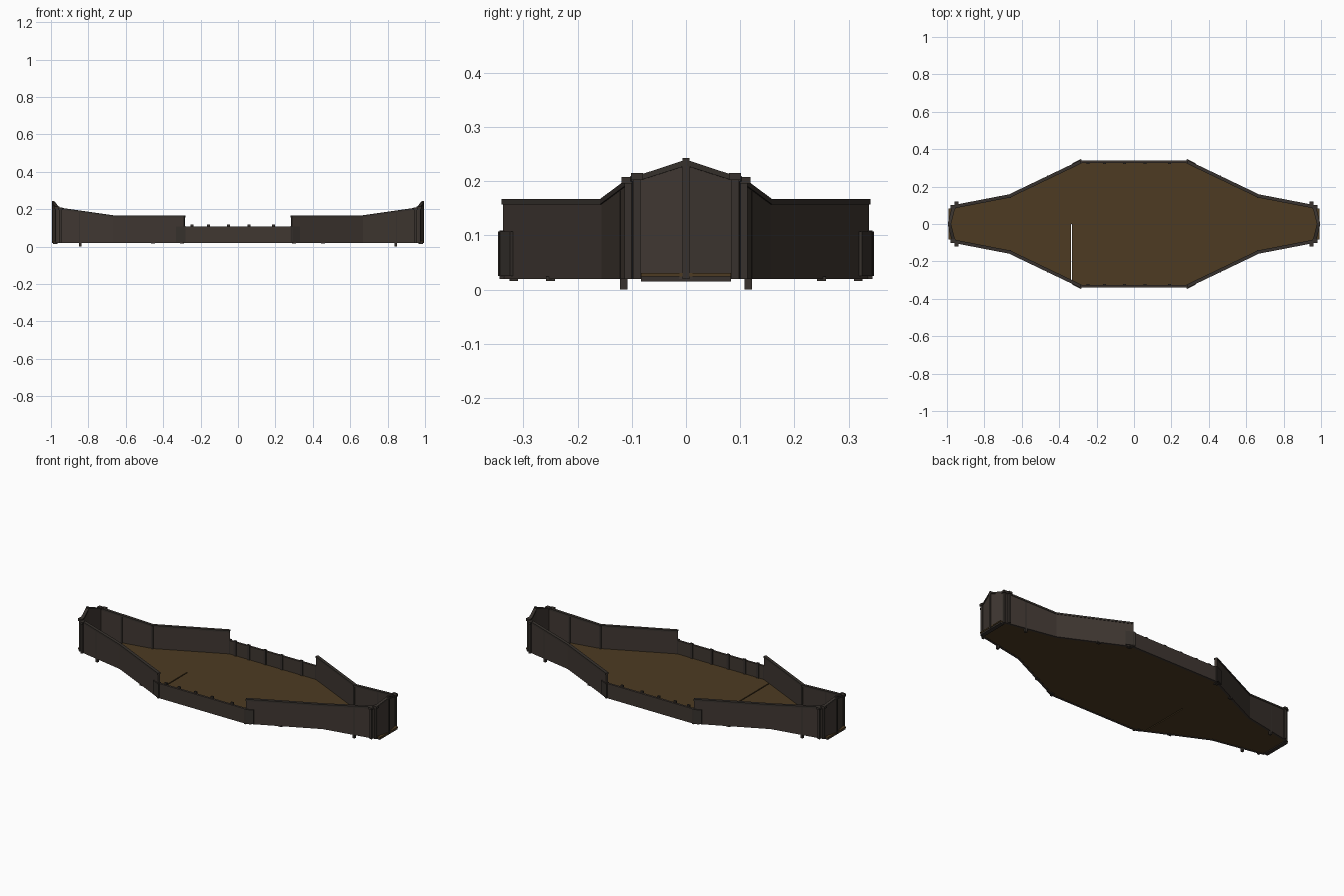
import bpy, bmesh
from mathutils import Vector

if "Cube" in bpy.data.objects:
    bpy.data.objects.remove(bpy.data.objects["Cube"])


def material(name, rgb):
    m = bpy.data.materials.new(name)
    m.diffuse_color = (*rgb, 1)
    m.use_nodes = True
    m.node_tree.nodes["Principled BSDF"].inputs["Base Color"].default_value = m.diffuse_color
    return m


WALL = material("dark_grey_brown", (0.050, 0.038, 0.031))
TRIM = material("dark_trim", (0.038, 0.031, 0.026))
FLOOR = material("floor_brown", (0.075, 0.044, 0.016))


def prism(name, bottom, top, mat):
    """Closed solid between two matching rings of points."""
    bm = bmesh.new()
    lo = [bm.verts.new(p) for p in bottom]
    hi = [bm.verts.new(p) for p in top]
    bm.faces.new(lo)
    bm.faces.new(hi)
    n = len(lo)
    for i in range(n):
        bm.faces.new((lo[i], lo[(i + 1) % n], hi[(i + 1) % n], hi[i]))
    bmesh.ops.recalc_face_normals(bm, faces=bm.faces)
    mesh = bpy.data.meshes.new(name)
    bm.to_mesh(mesh)
    bm.free()
    mesh.materials.append(mat)
    ob = bpy.data.objects.new(name, mesh)
    bpy.context.collection.objects.link(ob)


def slab(name, p, q, zp, zq, t, mat=WALL):
    """Upright slab on the line p-q; zp and zq are (bottom, top) at each end."""
    p, q = Vector(p), Vector(q)
    d = (q - p).normalized()
    n = Vector((-d.y, d.x)) * t / 2
    ring = ((p + n, zp), (q + n, zq), (q - n, zq), (p - n, zp))
    prism(name, [(v.x, v.y, z[0]) for v, z in ring],
          [(v.x, v.y, z[1]) for v, z in ring], mat)


def post(name, x, y, z0, z1, w, d, mat=TRIM):
    slab(name, (x - w / 2, y), (x + w / 2, y), (z0, z1), (z0, z1), d, mat)


def plate(name, pts, z0, z1, mat=FLOOR):
    prism(name, [(x, y, z0) for x, y in pts], [(x, y, z1) for x, y in pts], mat)


# Corners of one quarter of the plan
MID, BEND, END, TIP = (0.285, 0.332), (0.665, 0.150), (0.965, 0.092), (0.987, 0.0)
B, T = 0.02, 0.013          # wall bottom, wall thickness

for sx in (-1, 1):
    for sy in (-1, 1):
        def m(p):
            return (p[0] * sx, p[1] * sy)

        # Tall side walls with a rail along the top
        slab("tall_wall", m(MID), m(BEND), (B, 0.16), (B, 0.16), T)
        slab("tall_wall_rail", m(MID), m(BEND), (0.157, 0.167), (0.157, 0.167), 0.018, TRIM)
        slab("rising_wall", m(BEND), m(END), (B, 0.16), (B, 0.205), T)
        slab("rising_wall_rail", m(BEND), m(END), (0.157, 0.167), (0.200, 0.210), 0.018, TRIM)
        # Pointed end wall, gabled towards the centre
        slab("end_panel", m((0.965, 0.088)), m(TIP), (B, 0.208), (B, 0.234), 0.012)
        slab("end_rail", m((0.965, 0.088)), m(TIP), (0.200, 0.210), (0.228, 0.239), 0.018, TRIM)
        # End posts, caps and feet
        post("end_corner_post", 0.968 * sx, 0.090 * sy, B, 0.212, 0.016, 0.013)
        post("end_corner_cap", 0.968 * sx, 0.090 * sy, 0.202, 0.215, 0.026, 0.022)
        post("side_end_post", 0.950 * sx, 0.104 * sy, B, 0.204, 0.012, 0.018)
        post("side_end_cap", 0.950 * sx, 0.106 * sy, 0.196, 0.208, 0.022, 0.026)
        post("foot_post", 0.843 * sx, 0.115 * sy, 0, 0.185, 0.014, 0.014)
        # Bracket where low wall meets tall wall
        slab("corner_bracket", m((0.328, 0.320)), m((0.282, 0.342)), (0.025, 0.107), (0.025, 0.107), 0.010, TRIM)
        post("corner_bracket_end", 0.286 * sx, 0.334 * sy, B, 0.109, 0.012, 0.020)
        # Inner batten at the bend, small pads under the floor
        post("bend_batten", 0.662 * sx, 0.144 * sy, 0.025, 0.162, 0.010, 0.010)
        post("floor_pad", 0.300 * sx, 0.318 * sy, 0.016, 0.024, 0.022, 0.016)
        post("floor_pad", 0.455 * sx, 0.250 * sy, 0.016, 0.024, 0.022, 0.016)
        # Floor of the tapering end; one seam is left open
        seam = 0.338 if (sx, sy) == (-1, -1) else 0.332
        y_seam = 0.332 - (seam - 0.285) * 0.182 / 0.38
        plate("end_floor", [m(p) for p in ((seam, 0), (seam, y_seam), BEND, END, TIP)], 0.021, 0.028)
        plate("mid_floor", [m(p) for p in ((0, 0), (0, 0.332), MID, (0.332, 0.3095), (0.332, 0))], 0.021, 0.028)

    # Ridge post and threshold of each end
    post("ridge_post", 0.988 * sx, 0, B, 0.243, 0.014, 0.013)
    post("threshold", 0.978 * sx, 0, 0.015, 0.024, 0.024, 0.166, TRIM)
    post("threshold_board", 0.978 * sx, 0, 0.024, 0.031, 0.030, 0.166, FLOOR)

# Low middle walls with battens on the inside
for sy in (-1, 1):
    slab("low_wall", (-0.29, 0.332 * sy), (0.29, 0.332 * sy), (B, 0.107), (B, 0.107), T)
    for x in (-0.245, -0.157, -0.05, 0.06, 0.19):
        post("low_wall_batten", x, 0.325 * sy, 0.025, 0.117, 0.016, 0.010)
